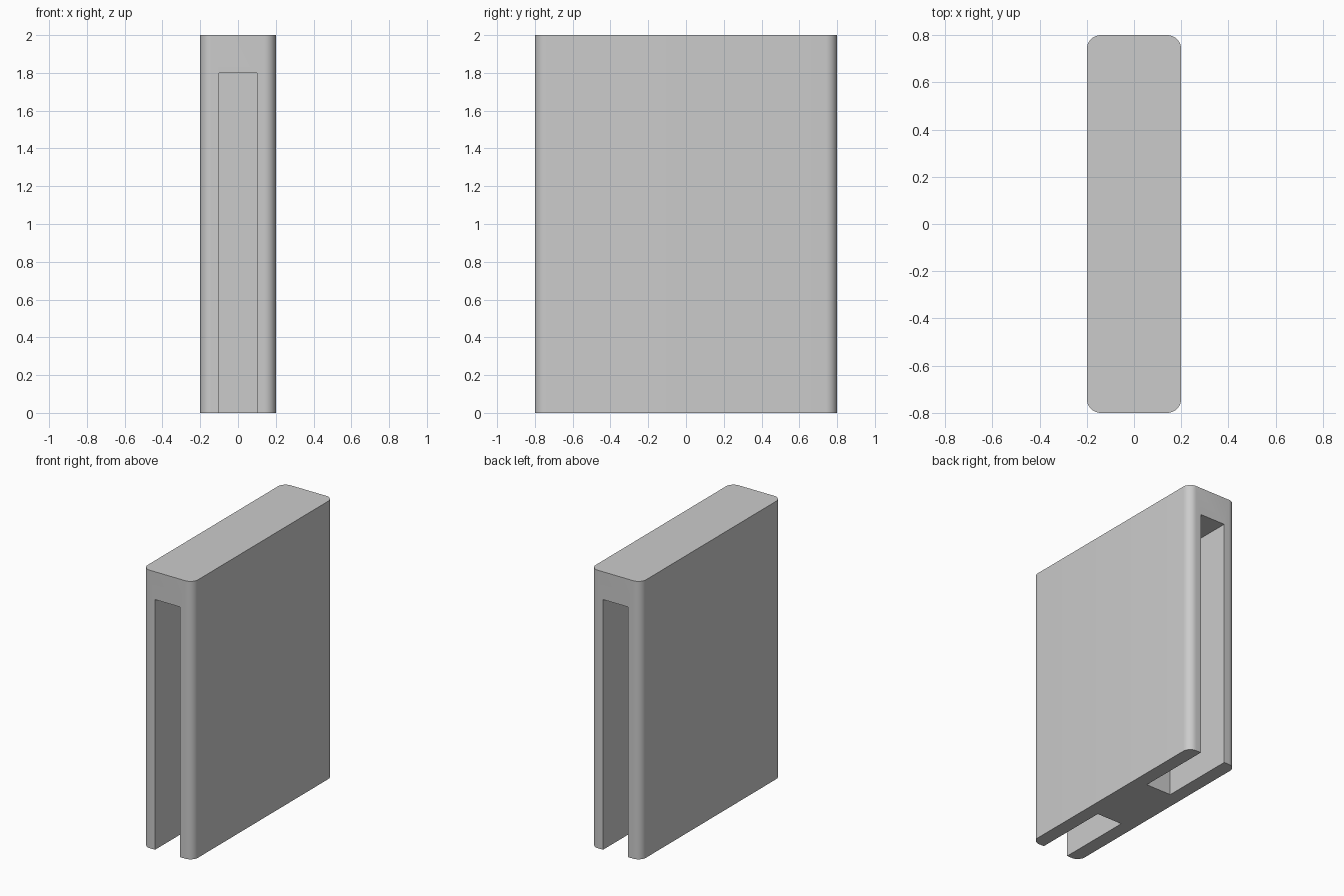
import bpy
import bmesh
from mathutils import Matrix, Vector

if "Cube" in bpy.data.objects:
    bpy.data.objects.remove(bpy.data.objects["Cube"], do_unlink=True)

WIDTH, DEPTH, HEIGHT = 0.4, 1.6, 2.0
CORNER_RADIUS = 0.06
SLOT_WIDTH, SLOT_TOP, WEB_HALF = 0.2, 1.8, 0.25

grey = bpy.data.materials.new("plain_grey")
grey.use_nodes = True
colour = (0.6, 0.6, 0.6, 1)
grey.diffuse_color = colour
grey.node_tree.nodes["Principled BSDF"].inputs["Base Color"].default_value = colour


def box(name, low, high, corner=0):
    """Box between two corners, with optionally rounded upright edges."""
    low, high = Vector(low), Vector(high)
    bm = bmesh.new()
    place = Matrix.Translation((low + high) / 2) @ Matrix.Diagonal((*(high - low), 1))
    bmesh.ops.create_cube(bm, size=1, matrix=place)
    if corner:
        upright = [e for e in bm.edges
                   if abs(e.verts[0].co.z - e.verts[1].co.z) > 0.1]
        bmesh.ops.bevel(bm, geom=upright, offset=corner, segments=10,
                        profile=0.5, affect='EDGES')
    mesh = bpy.data.meshes.new(name)
    bm.to_mesh(mesh)
    bm.free()
    mesh.materials.append(grey)
    obj = bpy.data.objects.new(name, mesh)
    bpy.context.collection.objects.link(obj)
    return obj


# Upright block with rounded vertical corners
body = box("slotted_block", (-WIDTH / 2, -DEPTH / 2, 0),
           (WIDTH / 2, DEPTH / 2, HEIGHT), CORNER_RADIUS)
bpy.ops.object.select_all(action='DESELECT')
body.select_set(True)
bpy.context.view_layer.objects.active = body

# Open slots at front and back, leaving a central web
for name, side in (("front_slot", -1), ("back_slot", 1)):
    near, far = sorted((side * WEB_HALF, side * DEPTH))
    cutter = box(name, (-SLOT_WIDTH / 2, near, -1), (SLOT_WIDTH / 2, far, SLOT_TOP))
    cutter.hide_render = True
    cut = body.modifiers.new(name, 'BOOLEAN')
    cut.operation = 'DIFFERENCE'
    cut.solver = 'EXACT'
    cut.object = cutter
    bpy.ops.object.modifier_apply(modifier=cut.name)
    bpy.data.objects.remove(cutter, do_unlink=True)

bpy.ops.object.shade_smooth_by_angle(angle=0.5)
